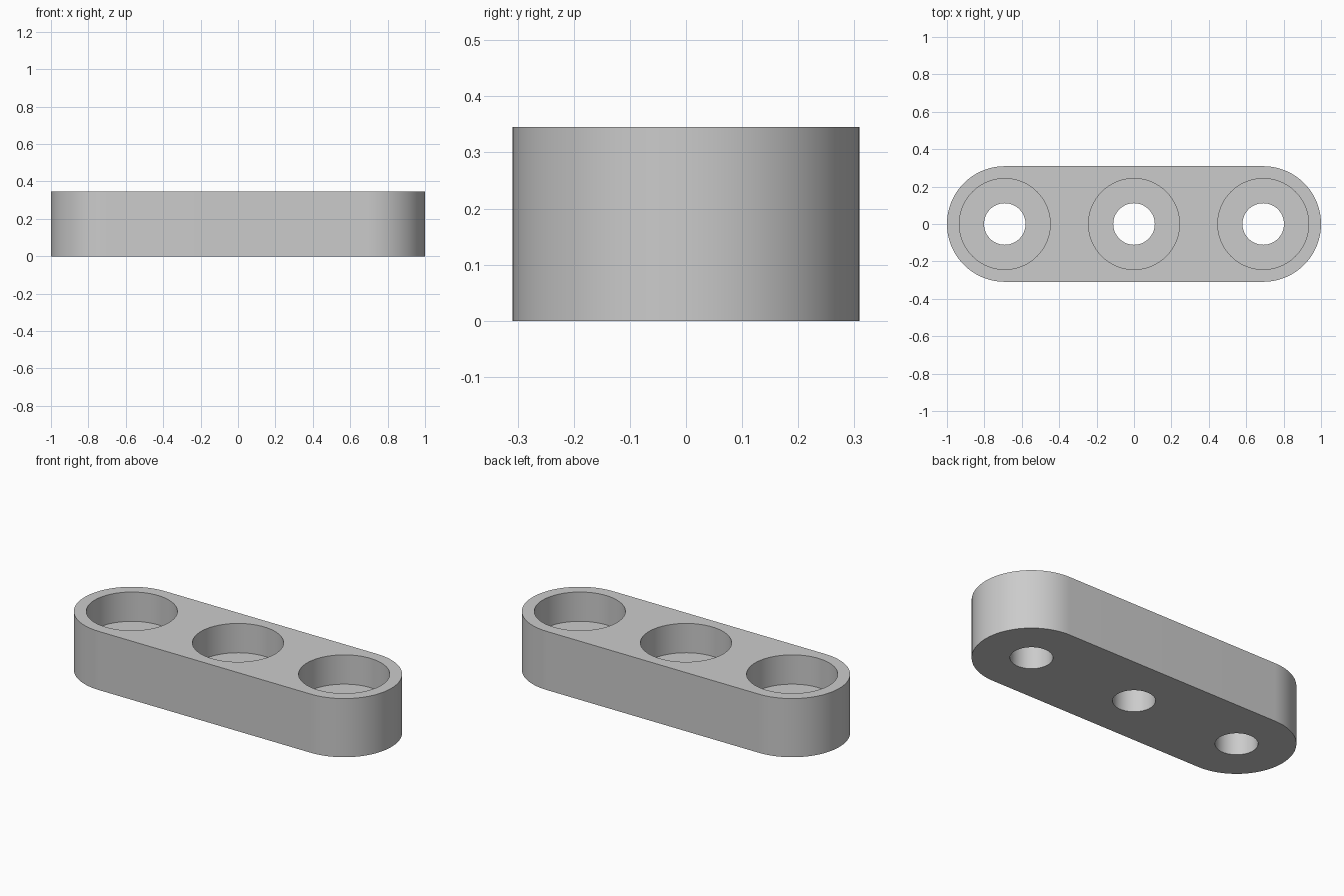
import bpy
import bmesh
from math import pi, cos, sin

LENGTH, WIDTH, HEIGHT = 2.0, 0.618, 0.345
END_R = WIDTH / 2
PITCH = LENGTH / 2 - END_R      # spacing between hole centres
BORE_R, HOLE_R = 0.243, 0.111
FLOOR_Z = HEIGHT / 2            # floor of the counterbores
SEGS = 96

default = bpy.data.objects.get("Cube")
if default:
    bpy.data.objects.remove(default, do_unlink=True)

grey = bpy.data.materials.new("plain grey")
grey.use_nodes = True
colour = (0.6, 0.6, 0.6, 1)
grey.diffuse_color = colour
grey.node_tree.nodes["Principled BSDF"].inputs["Base Color"].default_value = colour


def prism(name, outline, z0, z1):
    """Extrude a flat outline from z0 to z1."""
    bm = bmesh.new()
    base = bm.faces.new([bm.verts.new((x, y, z0)) for x, y in outline])
    top = bmesh.ops.extrude_face_region(bm, geom=[base])["geom"]
    verts = [g for g in top if isinstance(g, bmesh.types.BMVert)]
    bmesh.ops.translate(bm, verts=verts, vec=(0, 0, z1 - z0))
    bmesh.ops.recalc_face_normals(bm, faces=bm.faces)
    mesh = bpy.data.meshes.new(name)
    bm.to_mesh(mesh)
    bm.free()
    mesh.materials.append(grey)
    obj = bpy.data.objects.new(name, mesh)
    bpy.context.collection.objects.link(obj)
    return obj


def arc(cx, radius, start, sweep, count):
    return [(cx + radius * cos(start + sweep * i / count),
             radius * sin(start + sweep * i / count)) for i in range(count + 1)]


def cut(target, outline, z0, z1):
    """Subtract a prism from the target and discard the cutter."""
    cutter = prism("cutter", outline, z0, z1)
    cutter.hide_render = True
    mod = target.modifiers.new("cut", "BOOLEAN")
    mod.operation, mod.solver, mod.object = "DIFFERENCE", "EXACT", cutter
    bpy.context.view_layer.objects.active = target
    bpy.ops.object.modifier_apply(modifier=mod.name)
    bpy.data.objects.remove(cutter, do_unlink=True)


# Bar with rounded ends
half = SEGS // 2
bar = prism("link_bar",
            arc(PITCH, END_R, -pi / 2, pi, half) + arc(-PITCH, END_R, pi / 2, pi, half),
            0, HEIGHT)

# Three counterbored through holes
for x in (-PITCH, 0, PITCH):
    cut(bar, arc(x, BORE_R, 0, 2 * pi, SEGS)[:-1], FLOOR_Z, HEIGHT + 0.1)
    cut(bar, arc(x, HOLE_R, 0, 2 * pi, SEGS)[:-1], -0.1, HEIGHT + 0.1)

# Smooth round walls, crisp rims
bpy.ops.object.select_all(action="DESELECT")
bar.select_set(True)
bpy.context.view_layer.objects.active = bar
bpy.ops.object.shade_smooth_by_angle(angle=pi / 6)
